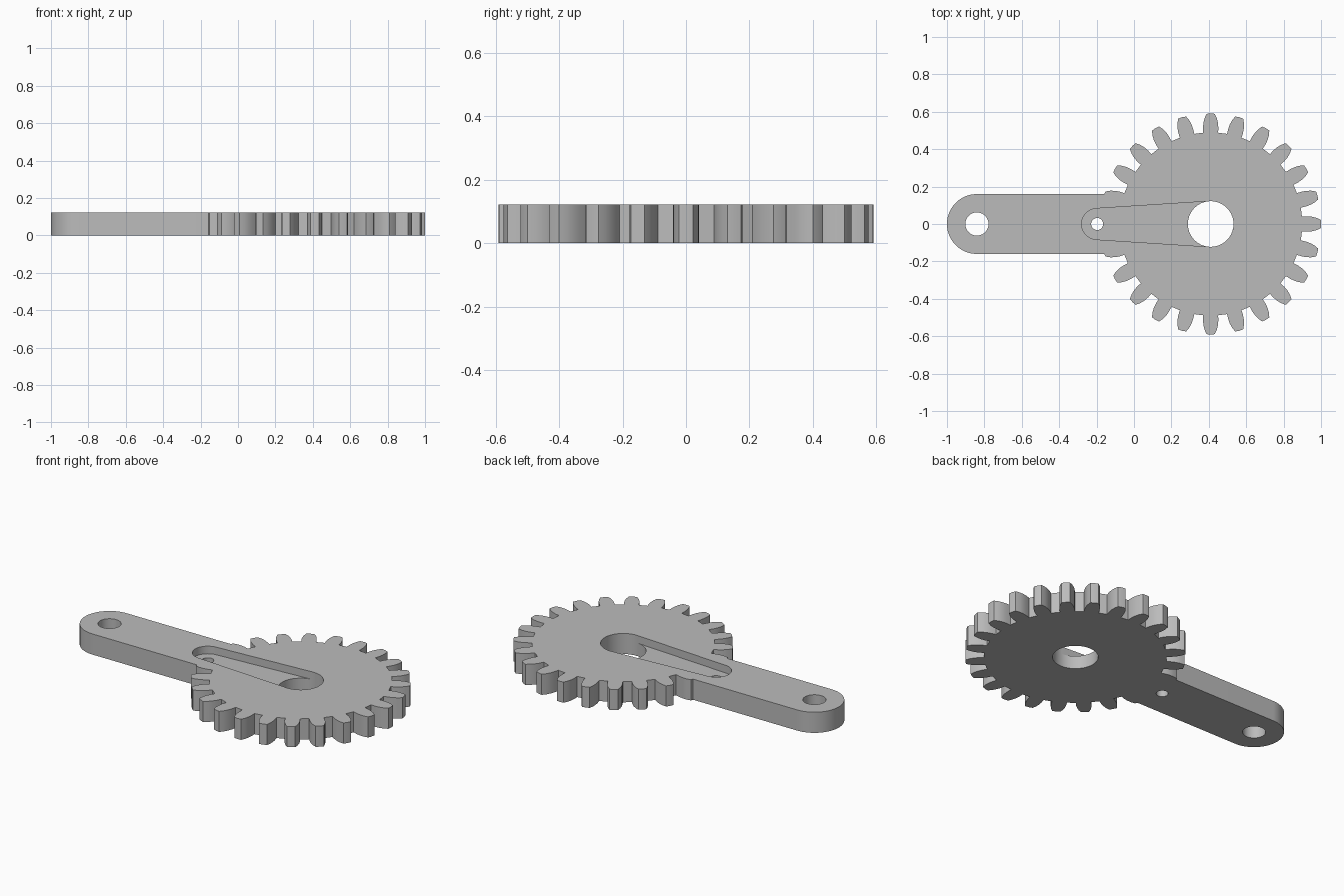
import bpy, bmesh, math

if "Cube" in bpy.data.objects:
    bpy.data.objects.remove(bpy.data.objects["Cube"])

THICK = 0.122
GEAR_X, PIN_X, ARM_X = 0.41, -0.197, -0.84
TEETH = 24

grey = bpy.data.materials.new("light grey")
grey.use_nodes = True
grey.diffuse_color = (0.5, 0.5, 0.5, 1)
grey.node_tree.nodes["Principled BSDF"].inputs["Base Color"].default_value = (0.5, 0.5, 0.5, 1)


def arc(cx, r, start, end, n):
    """Points on an arc centred on the x axis, angles in degrees."""
    angles = [math.radians(start + (end - start) * i / n) for i in range(n + 1)]
    return [(cx + r * math.cos(a), r * math.sin(a)) for a in angles]


def plate(name, outline, z0, z1):
    """Extrude a closed outline from z0 to z1."""
    bm = bmesh.new()
    face = bm.faces.new([bm.verts.new((x, y, z0)) for x, y in outline])
    top = bmesh.ops.extrude_face_region(bm, geom=[face])["geom"]
    verts = [g for g in top if isinstance(g, bmesh.types.BMVert)]
    bmesh.ops.translate(bm, verts=verts, vec=(0, 0, z1 - z0))
    bmesh.ops.recalc_face_normals(bm, faces=bm.faces)
    mesh = bpy.data.meshes.new(name)
    bm.to_mesh(mesh)
    bm.free()
    mesh.materials.append(grey)
    obj = bpy.data.objects.new(name, mesh)
    bpy.context.collection.objects.link(obj)
    return obj


def combine(target, tool, operation):
    """Apply a boolean and discard the tool."""
    mod = target.modifiers.new(operation, "BOOLEAN")
    mod.operation, mod.object, mod.solver = operation, tool, "EXACT"
    bpy.context.view_layer.objects.active = target
    bpy.ops.object.modifier_apply(modifier=mod.name)
    bpy.data.objects.remove(tool)


# Gear outline: one tooth flank mirrored, then repeated round the centre
flank = [(0.488, 0.040), (0.515, 0.041), (0.54, 0.039), (0.565, 0.033), (0.589, 0.022)]
tooth = [(r, -w) for r, w in flank] + [(0.591, 0)] + [(r, w) for r, w in reversed(flank)]
outline = []
for i in range(TEETH):
    a = math.tau * i / TEETH
    c, s = math.cos(a), math.sin(a)
    outline += [(GEAR_X + x * c - y * s, x * s + y * c) for x, y in tooth]
crank = plate("gear_crank", outline, 0, THICK)

# Arm with a rounded end, merged into the gear
arm_outline = arc(ARM_X, 0.16, 90, 270, 40) + [(0.05, -0.16), (0.05, 0.16)]
combine(crank, plate("arm", arm_outline, 0, THICK), "UNION")

# Tapered pocket sunk into the top face
pocket = arc(PIN_X, 0.083, 93.5, 266.5, 32) + arc(GEAR_X, 0.122, -93.5, 93.5, 40)
combine(crank, plate("pocket", pocket, THICK - 0.045, THICK + 0.1), "DIFFERENCE")

# Through holes: hub, pin and arm end
for x, r in ((GEAR_X, 0.122), (PIN_X, 0.032), (ARM_X, 0.062)):
    hole = arc(x, r, -93.5, 266.5, 80)[:-1]
    combine(crank, plate("hole", hole, -0.1, THICK + 0.1), "DIFFERENCE")

# Smooth curved walls, crisp rims
bpy.ops.object.select_all(action="DESELECT")
crank.select_set(True)
bpy.context.view_layer.objects.active = crank
bpy.ops.object.shade_smooth_by_angle(angle=math.radians(25))
